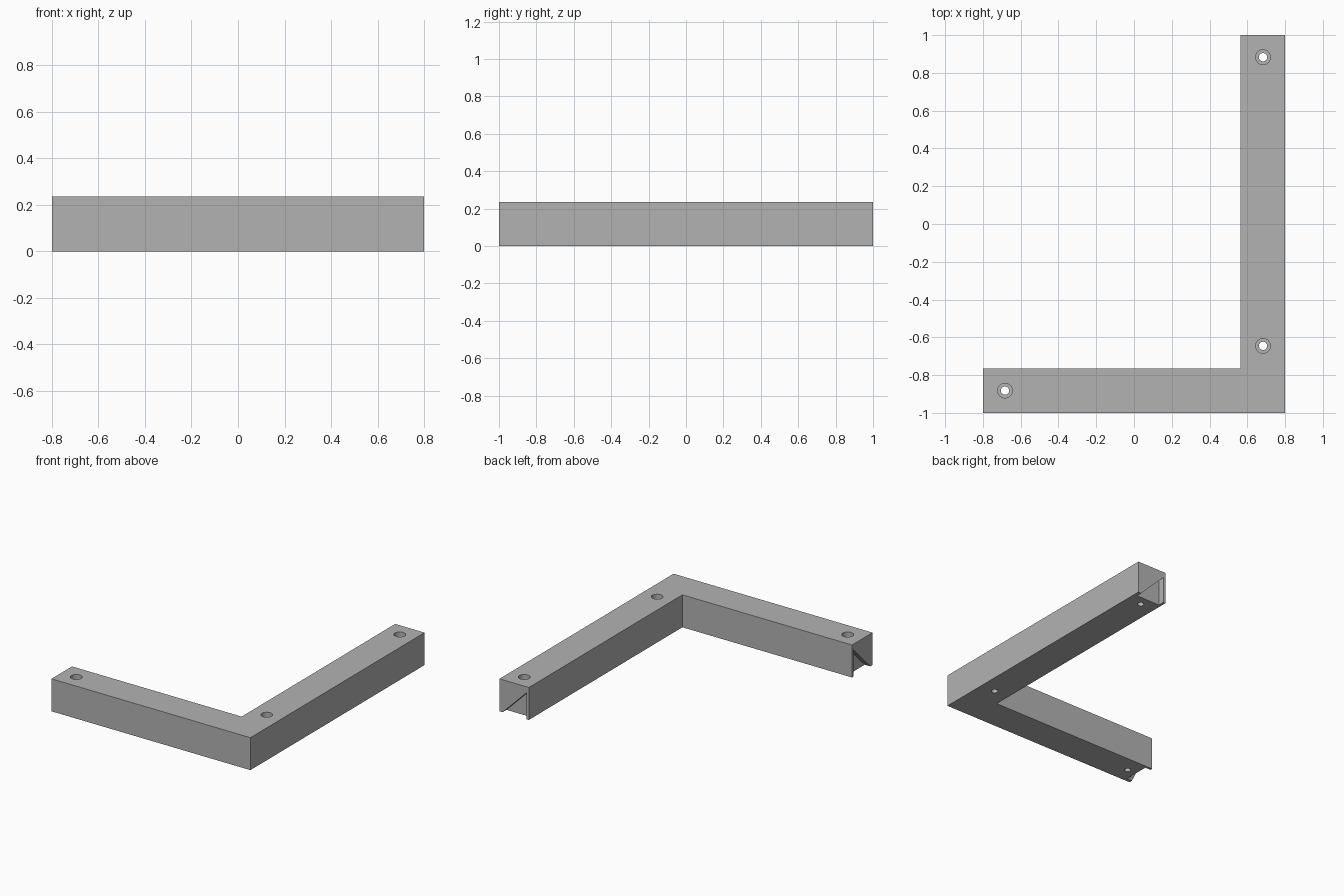
import bpy, bmesh
from mathutils import Vector

if "Cube" in bpy.data.objects:
    bpy.data.objects.remove(bpy.data.objects["Cube"])

W = 0.236           # bar width and height
X, Y = 0.8, 1.0     # half extents

grey = bpy.data.materials.new("plain_grey")
grey.diffuse_color = (0.45, 0.45, 0.45, 1)
grey.use_nodes = True
grey.node_tree.nodes["Principled BSDF"].inputs["Base Color"].default_value = grey.diffuse_color


def prism(name, points, offset):
    """Extrude a flat polygon along an offset vector."""
    bm = bmesh.new()
    face = bm.faces.new([bm.verts.new(p) for p in points])
    ext = bmesh.ops.extrude_face_region(bm, geom=[face])
    moved = [v for v in ext["geom"] if isinstance(v, bmesh.types.BMVert)]
    bmesh.ops.translate(bm, verts=moved, vec=Vector(offset))
    bmesh.ops.recalc_face_normals(bm, faces=bm.faces)
    mesh = bpy.data.meshes.new(name)
    bm.to_mesh(mesh)
    bm.free()
    obj = bpy.data.objects.new(name, mesh)
    bpy.context.collection.objects.link(obj)
    mesh.materials.append(grey)
    return obj


def cylinder(name, x, y, z0, z1, radius):
    bpy.ops.mesh.primitive_cylinder_add(vertices=32, radius=radius, depth=z1 - z0,
                                        location=(x, y, (z0 + z1) / 2))
    obj = bpy.context.object
    obj.name = name
    obj.data.materials.append(grey)
    return obj


def cut(target, cutter):
    """Subtract the cutter from the target, then remove the cutter."""
    cutter.hide_render = True
    mod = target.modifiers.new("cut", 'BOOLEAN')
    mod.operation = 'DIFFERENCE'
    mod.solver = 'EXACT'
    mod.object = cutter
    bpy.context.view_layer.objects.active = target
    bpy.ops.object.modifier_apply(modifier=mod.name)
    bpy.data.objects.remove(cutter, do_unlink=True)


# L-shaped bar
outline = [(-X, -Y), (X, -Y), (X, Y), (X - W, Y), (X - W, -Y + W), (-X, -Y + W)]
bar = prism("corner_bar", [(x, y, 0) for x, y in outline], (0, 0, W))

# Triangular recess in each bar end: (distance from outer side, height)
DEPTH = 0.045
tri = [(0.005, -0.02), (0.218, -0.02), (0.218, 0.193)]
cut(bar, prism("long_end_recess", [(X - u, Y - DEPTH, z) for u, z in tri], (0, 0.1, 0)))
cut(bar, prism("short_end_recess", [(-X + DEPTH, -Y + u, z) for u, z in tri], (-0.1, 0, 0)))

# Counterbored screw holes
for x, y in [(0.683, 0.883), (0.683, -0.645), (-0.683, -0.882)]:
    cut(bar, cylinder("screw_hole", x, y, -0.1, 0.4, 0.022))
    cut(bar, cylinder("counterbore", x, y, 0.1, 0.4, 0.039))

# Smooth bores, sharp edges
bpy.ops.object.select_all(action='DESELECT')
bar.select_set(True)
bpy.context.view_layer.objects.active = bar
bpy.ops.object.shade_smooth_by_angle(angle=0.52)
